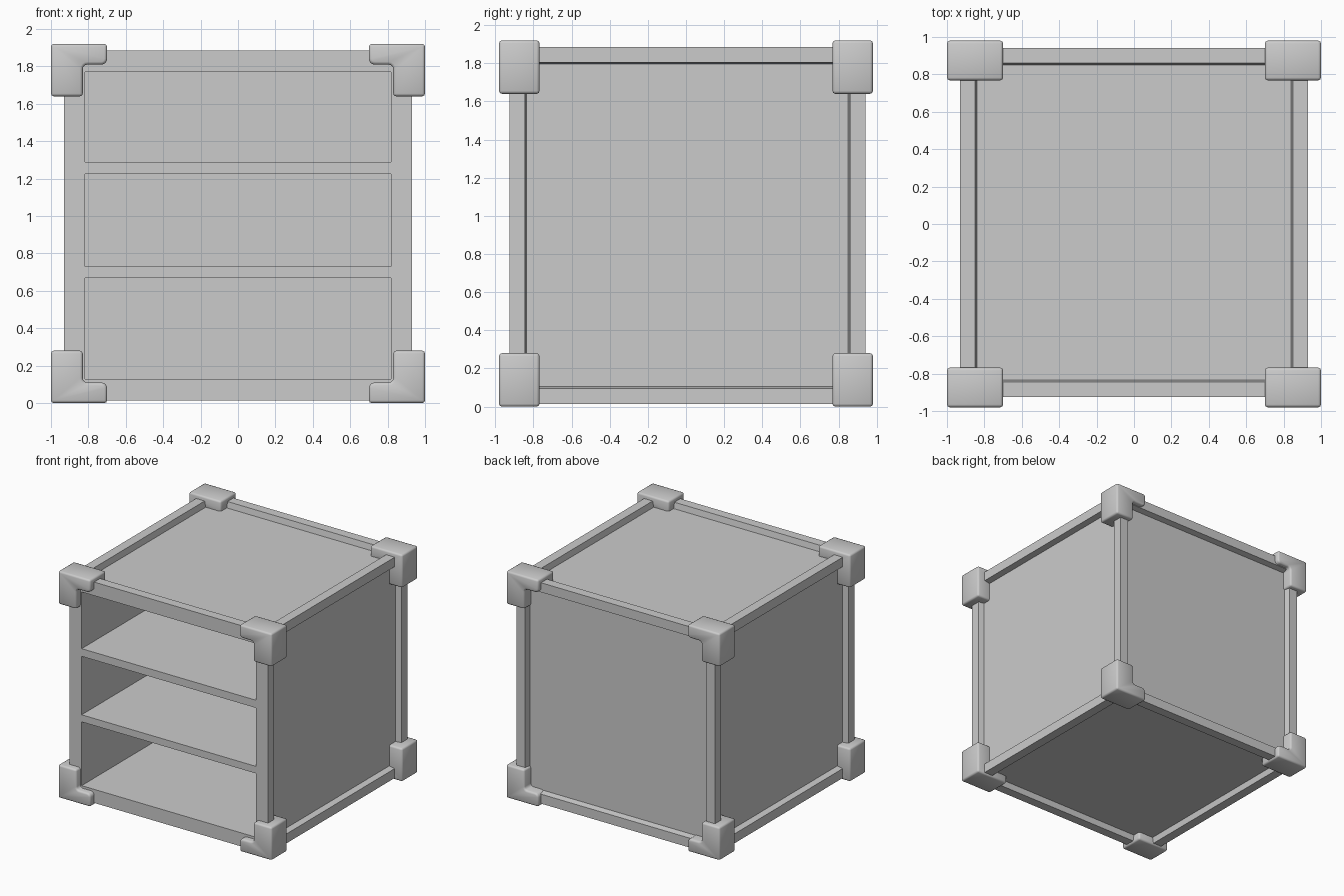
import bpy, bmesh
from math import radians, sin, cos

if "Cube" in bpy.data.objects:
    bpy.data.objects.remove(bpy.data.objects["Cube"])

X, Y0, Y1, Z0, Z1 = 0.93, -0.925, 0.94, 0.015, 1.885


def finish(bm, name):
    bmesh.ops.recalc_face_normals(bm, faces=bm.faces)
    mesh = bpy.data.meshes.new(name)
    bm.to_mesh(mesh)
    bm.free()
    obj = bpy.data.objects.new(name, mesh)
    bpy.context.collection.objects.link(obj)
    return obj


def quad(bm, pts):
    return bm.faces.new([bm.verts.new(p) for p in pts])


# Cabinet body: five closed sides with recessed panels inside raised rails
bm = bmesh.new()
panels = [
    quad(bm, [(X, Y0, Z0), (X, Y1, Z0), (X, Y1, Z1), (X, Y0, Z1)]),
    quad(bm, [(-X, Y0, Z0), (-X, Y0, Z1), (-X, Y1, Z1), (-X, Y1, Z0)]),
    quad(bm, [(-X, Y1, Z0), (-X, Y1, Z1), (X, Y1, Z1), (X, Y1, Z0)]),
    quad(bm, [(-X, Y0, Z1), (X, Y0, Z1), (X, Y1, Z1), (-X, Y1, Z1)]),
    quad(bm, [(-X, Y0, Z0), (-X, Y1, Z0), (X, Y1, Z0), (X, Y0, Z0)]),
]
bm.normal_update()
bmesh.ops.inset_individual(bm, faces=panels, thickness=0.08, use_even_offset=True)
bmesh.ops.inset_individual(bm, faces=panels, thickness=0.01, depth=-0.05,
                           use_even_offset=True)
body = finish(bm, "cabinet_panels")

# Front frame as a grid of cells; the three openings are pushed back into shelves
bm = bmesh.new()
xs = [-X, -0.817, 0.817, X]
zs = [Z0, 0.13, 0.67, 0.73, 1.225, 1.29, 1.77, Z1]
grid = [[bm.verts.new((x, Y0, z)) for x in xs] for z in zs]
openings = []
for j in range(len(zs) - 1):
    for i in range(3):
        f = bm.faces.new((grid[j][i], grid[j][i + 1],
                          grid[j + 1][i + 1], grid[j + 1][i]))
        if i == 1 and j % 2 == 1:
            openings.append(f)
for f in openings:
    loop = [v.co.copy() for v in f.verts]
    back = [bm.verts.new((c.x, 0.82, c.z)) for c in loop]
    front = list(f.verts)
    bm.faces.remove(f)
    bm.faces.new(back)
    for k in range(4):
        n = (k + 1) % 4
        bm.faces.new((front[k], front[n], back[n], back[k]))
shelves = finish(bm, "front_frame_and_shelves")


# Corner brackets: rounded L profile extruded in depth, mirrored to eight corners
def arc(cx, cz, r, a0, a1, n=4):
    return [(cx + r * cos(radians(a0 + (a1 - a0) * i / n)),
             cz + r * sin(radians(a0 + (a1 - a0) * i / n))) for i in range(n + 1)]


profile = [(0.70, 0.96), (1.0, 0.96), (1.0, 0.68), (0.83, 0.68)]
profile += arc(0.805, 0.825, 0.025, 0, 90)
profile += arc(0.73, 0.88, 0.03, 270, 180)
bm = bmesh.new()
cap = bm.faces.new([bm.verts.new((x, 0.768, z)) for x, z in profile])
ext = bmesh.ops.extrude_face_region(bm, geom=[cap], use_keep_orig=True)
moved = [g for g in ext["geom"] if isinstance(g, bmesh.types.BMVert)]
bmesh.ops.translate(bm, verts=moved, vec=(0, 0.212, 0))
bmesh.ops.recalc_face_normals(bm, faces=bm.faces)
bm.normal_update()
sharp = [e for e in bm.edges if e.calc_face_angle(0) > radians(40)]
bmesh.ops.bevel(bm, geom=sharp, offset=0.015, segments=2, profile=0.5,
                affect='EDGES')
corners = finish(bm, "corner_brackets")
corners.location = (0, 0, 0.96)
bpy.context.view_layer.objects.active = corners
corners.select_set(True)
bpy.ops.object.shade_smooth_by_angle(angle=radians(50))
mirror = corners.modifiers.new("mirror", 'MIRROR')
mirror.use_axis = (True, True, True)
mirror.use_mirror_merge = False
